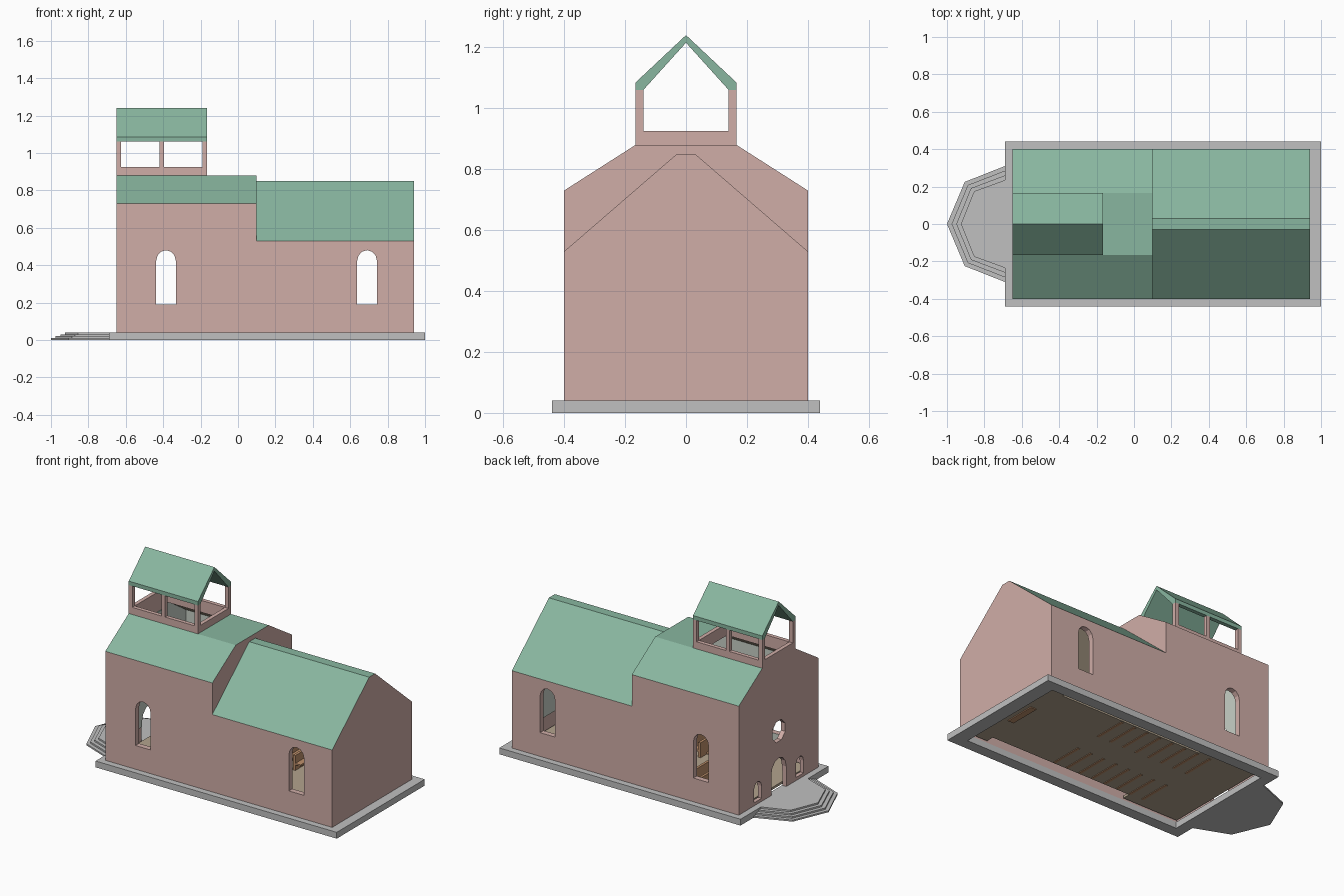
import bpy
import bmesh
import math
from mathutils import Vector

cube = bpy.data.objects.get("Cube")
if cube:
    bpy.data.objects.remove(cube, do_unlink=True)


def material(name, r, g, b):
    m = bpy.data.materials.new(name)
    m.use_nodes = True
    m.diffuse_color = (r, g, b, 1)
    m.node_tree.nodes["Principled BSDF"].inputs["Base Color"].default_value = (r, g, b, 1)
    return m


PINK = material("pink wall", 0.63, 0.42, 0.39)
GREEN = material("green roof", 0.25, 0.47, 0.35)
STONE = material("grey stone", 0.53, 0.53, 0.53)
PLASTER = material("pale plaster", 0.58, 0.63, 0.57)
WOOD = material("tan wood", 0.45, 0.37, 0.27)
PEW = material("orange wood", 0.52, 0.28, 0.15)


def prism(name, profile, start, end, axis, mat=None):
    """Extrude a 2D profile along an axis; the profile uses the other two axes in order."""
    def place(p, t):
        c = list(p)
        c.insert(axis, t)
        return c
    bm = bmesh.new()
    lo = [bm.verts.new(place(p, start)) for p in profile]
    hi = [bm.verts.new(place(p, end)) for p in profile]
    bm.faces.new(lo)
    bm.faces.new(hi)
    for i in range(len(lo)):
        j = (i + 1) % len(lo)
        bm.faces.new((lo[i], lo[j], hi[j], hi[i]))
    bmesh.ops.recalc_face_normals(bm, faces=bm.faces)
    mesh = bpy.data.meshes.new(name)
    bm.to_mesh(mesh)
    bm.free()
    ob = bpy.data.objects.new(name, mesh)
    bpy.context.collection.objects.link(ob)
    if mat:
        mesh.materials.append(mat)
    return ob


def box(name, x, y, z, mat=None):
    rect = [(x[0], y[0]), (x[1], y[0]), (x[1], y[1]), (x[0], y[1])]
    return prism(name, rect, z[0], z[1], 2, mat)


def mirrored(half):
    """Complete a half profile by mirroring its first coordinate."""
    return half + [(-a, b) for a, b in reversed(half)]


def arch(centre, half, bottom, top, steps=6):
    spring = top - half * 1.1
    pts = [(centre - half, bottom), (centre + half, bottom)]
    for i in range(steps + 1):
        a = math.pi * i / steps
        pts.append((centre + half * math.cos(a), spring + half * 1.1 * math.sin(a)))
    return pts


def cut(ob, cutters):
    for c in cutters:
        mod = ob.modifiers.new("opening", 'BOOLEAN')
        mod.operation = 'DIFFERENCE'
        mod.solver = 'EXACT'
        mod.object = c
    bpy.context.view_layer.update()
    dg = bpy.context.evaluated_depsgraph_get()
    mesh = bpy.data.meshes.new_from_object(ob.evaluated_get(dg))
    ob.modifiers.clear()
    ob.data = mesh


def remove(obs):
    for o in obs:
        bpy.data.objects.remove(o, do_unlink=True)


# Outer shells of the tower and the nave
tower = prism("tower_walls_and_roof",
              mirrored([(0.4, 0.04), (0.4, 0.73), (0.165, 0.88)]), -0.65, 0.1, 0)
nave = prism("nave_walls_and_roof",
             mirrored([(0.4, 0.04), (0.4, 0.53), (0.03, 0.85)]), 0.09, 0.94, 0)

# Hollow rooms
tower_room = prism("tower_room",
                   mirrored([(0.365, 0.13), (0.365, 0.71), (0.155, 0.85)]), -0.62, 0.07, 0)
nave_room = prism("nave_room",
                  mirrored([(0.365, 0.12), (0.365, 0.51), (0.025, 0.815)]), -0.03, 0.91, 0)
footing = box("footing_room", (-0.625, 0.915), (-0.37, 0.37), (-0.1, 0.135))
rooms = [tower_room, nave_room, footing]

# Openings
side_windows = [prism("side_window", arch(x, 0.053, 0.19, 0.48), -0.6, 0.6, 1)
                for x in (-0.385, 0.69)]
door = prism("door_opening", arch(0, 0.075, 0.03, 0.25), -0.8, -0.55, 0)
small = [prism("small_window", arch(s * 0.21, 0.038, 0.06, 0.18), -0.8, -0.55, 0)
         for s in (-1, 1)]
rose = prism("round_window",
             [(0.07 * math.cos(math.pi * (i + 0.5) / 4), 0.42 + 0.07 * math.sin(math.pi * (i + 0.5) / 4))
              for i in range(8)], -0.8, -0.55, 0)
hatch = box("belfry_hatch", (-0.625, -0.19), (-0.14, 0.14), (0.8, 0.95))

cut(tower, rooms + side_windows + [door, rose, hatch] + small)
cut(nave, rooms + side_windows)
remove(rooms + side_windows + small + [door, rose, hatch])


def paint_shell(ob):
    """Green on roof slopes, wood on ceilings, plaster on inner walls, pink elsewhere."""
    me = ob.data
    me.materials.clear()
    for m in (PINK, GREEN, WOOD, PLASTER):
        me.materials.append(m)
    for f in me.polygons:
        c, n = f.center, f.normal
        f.material_index = 0
        if c.z > 0.5 and n.z > 0.3:
            f.material_index = 1
        elif c.z > 0.5 and n.z < -0.3:
            f.material_index = 2
        elif c.z > 0.14:
            side = abs(abs(c.y) - 0.365) < 0.003 and abs(n.y) > 0.9
            end = abs(n.x) > 0.9 and min(abs(c.x - k) for k in (-0.62, 0.07, 0.91)) < 0.003
            if side or end:
                f.material_index = 3


paint_shell(tower)
paint_shell(nave)

# Stone plinth, an open frame under the walls
plinth = box("plinth", (-0.69, 1.0), (-0.44, 0.44), (0, 0.04), STONE)
inner = box("plinth_hole", (-0.62, 0.91), (-0.37, 0.37), (-0.1, 0.1), STONE)
cut(plinth, [inner])
remove([inner])

# Pointed entrance steps
for i in range(4):
    d = 0.025 * i
    half = [(-0.69, 0.31 - d), (-0.905 + d * 0.67, 0.225 - d * 0.67)]
    pts = half + [(-1 + d, 0)] + [(x, -y) for x, y in reversed(half)]
    prism("entrance_step", pts, 0.01 * i, 0.01 * (i + 1), 2, STONE)

# Floor, narrower along the middle
half = [(-0.61, 0.355), (-0.22, 0.355), (-0.22, 0.305), (0.78, 0.305), (0.78, 0.355), (0.9, 0.355)]
prism("wood_floor", half + [(x, -y) for x, y in reversed(half)], 0.04, 0.055, 2, WOOD)

# Pews in two columns, and the altar
for i in range(8):
    x = -0.31 + i * 0.092
    for s in (-1, 1):
        y = sorted((s * 0.085, s * 0.295))
        box("pew_back", (x - 0.008, x + 0.008), y, (0.036, 0.15), PEW)
        box("pew_seat", (x + 0.008, x + 0.045), y, (0.09, 0.1), PEW)
box("altar", (0.8, 0.84), (-0.1, 0.1), (0.034, 0.16), PEW)

# Belfry: low rim, posts and top rails
for s in (-1, 1):
    y = sorted((s * 0.14, s * 0.165))
    box("belfry_side_rim", (-0.65, -0.165), y, (0.88, 0.925), PINK)
    for x in (-0.65, -0.42, -0.19):
        box("belfry_post", (x, x + 0.025), y, (0.925, 1.06), PINK)
for x in (-0.65, -0.19):
    box("belfry_end_rim", (x, x + 0.025), (-0.14, 0.14), (0.88, 0.925), PINK)

# Belfry roof, open at both gables
outer = [(-0.165, 1.06), (-0.165, 1.085), (0, 1.24), (0.165, 1.085), (0.165, 1.06)]
prism("belfry_roof", outer + [(0.14, 1.06), (0, 1.215), (-0.14, 1.06)], -0.65, -0.165, 0, GREEN)
